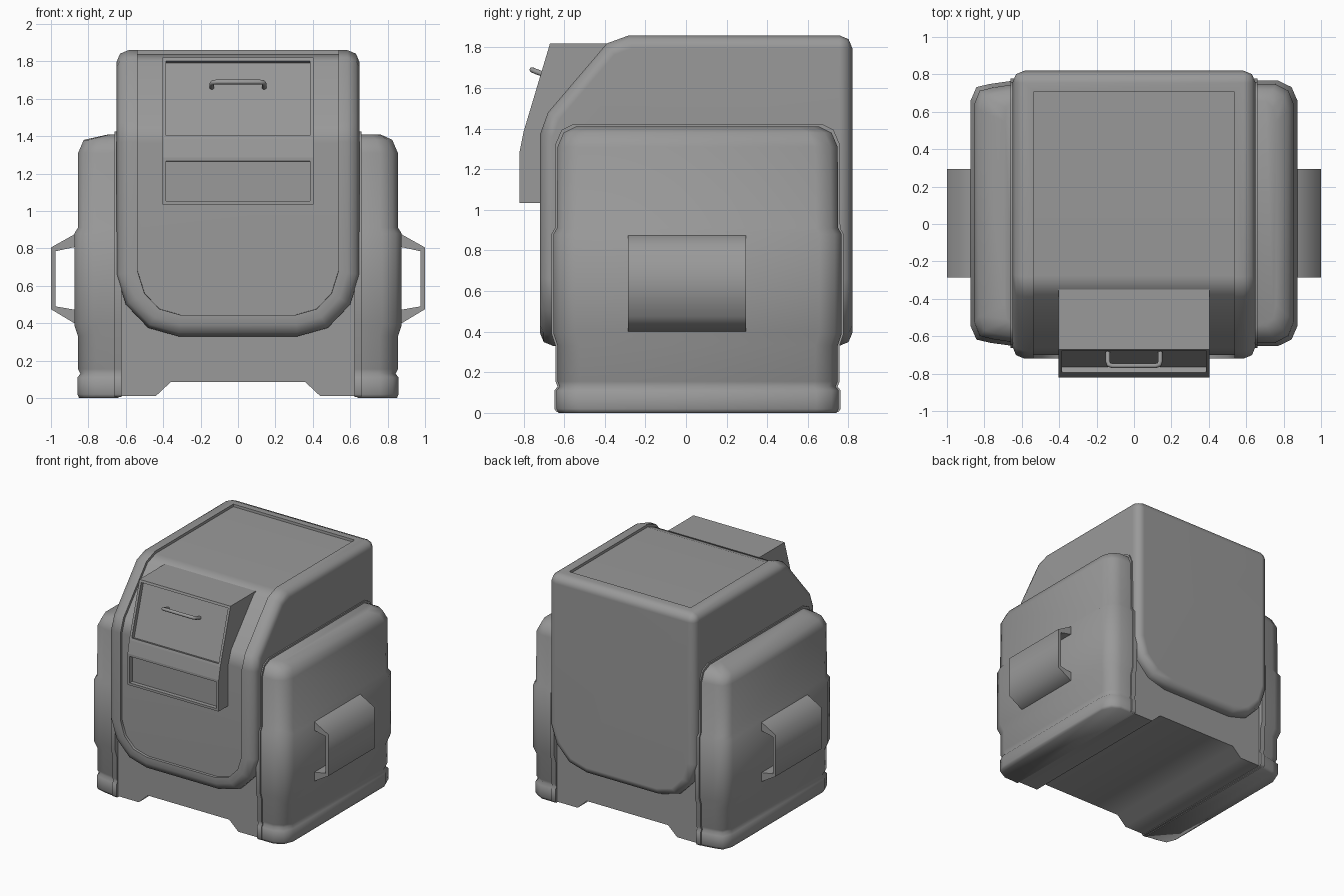
import bpy, bmesh, math
from mathutils import Vector

if "Cube" in bpy.data.objects:
    bpy.data.objects.remove(bpy.data.objects["Cube"])

# Dark grey plastic used by every part
grey = bpy.data.materials.new("dark_grey")
grey.diffuse_color = (0.32, 0.32, 0.32, 1)
grey.use_nodes = True
grey.node_tree.nodes["Principled BSDF"].inputs["Base Color"].default_value = grey.diffuse_color


def finish(bm, name, angle=50, weighted=False):
    bmesh.ops.recalc_face_normals(bm, faces=bm.faces[:])
    me = bpy.data.meshes.new(name)
    bm.to_mesh(me)
    bm.free()
    me.materials.append(grey)
    ob = bpy.data.objects.new(name, me)
    bpy.context.collection.objects.link(ob)
    bpy.ops.object.select_all(action='DESELECT')
    bpy.context.view_layer.objects.active = ob
    ob.select_set(True)
    bpy.ops.object.shade_smooth_by_angle(angle=math.radians(angle))
    if weighted:
        ob.modifiers.new("normals", 'WEIGHTED_NORMAL').keep_sharp = True
    return ob


def loft(rows):
    """Skin a list of closed rings and cap both ends."""
    bm = bmesh.new()
    rings = [[bm.verts.new(p) for p in r] for r in rows]
    n = len(rings[0])
    for a, b in zip(rings, rings[1:]):
        for i in range(n):
            j = (i + 1) % n
            bm.faces.new((a[i], a[j], b[j], b[i]))
    bm.faces.new(rings[0])
    bm.faces.new(rings[-1])
    bmesh.ops.recalc_face_normals(bm, faces=bm.faces[:])
    bm.normal_update()
    return bm


def prism_y(pts, y0, y1):
    return loft([[(x, y, z) for x, z in pts] for y in (y0, y1)])


def prism_x(pts, x0, x1):
    return loft([[(x, y, z) for y, z in pts] for x in (x0, x1)])


# Main body: U-shaped prism, sloped front, sunken panel over front and top
half = [(0.65, 1.86), (0.65, 0.66), (0.60, 0.50), (0.48, 0.375), (0.32, 0.33)]
bm = prism_y(half + [(-x, z) for x, z in reversed(half)], -0.72, 0.82)
slope = [(-0.72, 1.37), (-0.68, 1.48), (-0.39, 1.82), (-0.28, 1.86)]
for i in (1, 0, 2):
    (ya, za), (yb, zb) = slope[i], slope[i + 1]
    bmesh.ops.bisect_plane(
        bm, geom=bm.verts[:] + bm.edges[:] + bm.faces[:], dist=1e-5,
        plane_co=(0, ya, za), plane_no=Vector((0, za - zb, yb - ya)).normalized(),
        clear_outer=True)
    bmesh.ops.holes_fill(bm, edges=[e for e in bm.edges if e.is_boundary], sides=0)
bmesh.ops.recalc_face_normals(bm, faces=bm.faces[:])
bm.normal_update()
panel = [f for f in bm.faces if f.normal.y < -0.1 or f.normal.z > 0.1]
back = {f for f in bm.faces if f.normal.y > 0.9}
sides = set(bm.faces) - set(panel) - back
bmesh.ops.inset_region(bm, faces=panel, thickness=0.113, use_even_offset=True)
bmesh.ops.inset_region(bm, faces=panel, thickness=0.001, depth=-0.02, use_even_offset=True)


def group(f):
    return 1 if f in sides else 2 if f in back else 3


rim = [e for e in bm.edges if len({group(f) for f in e.link_faces}) > 1]
bmesh.ops.bevel(bm, geom=rim, offset=0.065, segments=2, profile=0.5, affect='EDGES')
finish(bm, "main_body", 50, True)

# Base block with a raised middle
foot = [(0.63, 0.7), (0.63, 0.01), (0.44, 0.01), (0.36, 0.085)]
finish(prism_y(foot + [(-x, z) for x, z in reversed(foot)], -0.625, 0.74), "base", 50)

# Side pods: levels of (height, outer x, half depth)
levels = [(0, 0.85, 0.685), (0.02, 0.858, 0.695), (0.11, 0.858, 0.695),
          (0.13, 0.843, 0.68), (0.155, 0.855, 0.69), (0.33, 0.855, 0.69),
          (0.39, 0.875, 0.71), (0.88, 0.875, 0.71), (0.91, 0.856, 0.693),
          (1.31, 0.855, 0.69), (1.38, 0.825, 0.66), (1.41, 0.76, 0.60)]
CY, XIN = 0.057, 0.64
grip = [(0.86, 0.88), (0.875, 0.875), (1, 0.805), (1, 0.475), (0.875, 0.40),
        (0.86, 0.40), (0.86, 0.47), (0.975, 0.49), (0.975, 0.785), (0.86, 0.81)]
for s, side in ((1, "right"), (-1, "left")):
    rows = []
    for z, xo, h in levels:
        if s < 0 and z > 1.4:
            xo = 0.69
        taper = 0 if s > 0 else 0.018
        q = [(XIN, h), (XIN + (xo - XIN) * 0.55, h - taper),
             (xo - 0.03 * (xo - XIN) / 0.215, h - 0.035), (xo, h - 0.11)]
        ring = q + [(x, -y) for x, y in reversed(q)]
        rows.append([(s * x, CY + y, z) for x, y in ring])
    finish(loft(rows), side + "_pod", 75)

    # Thin flange between pod and body
    edge = [(h + 0.01, z + (0.014 if z > 1.3 else 0)) for z, xo, h in levels]
    edge[0] = (edge[0][0], 0.005)
    outline = [(CY + y, z) for y, z in edge] + [(CY - y, z) for y, z in reversed(edge)]
    finish(prism_x(outline, s * 0.622, s * 0.66), side + "_flange", 75)

    # Open carrying grip
    finish(prism_y([(s * x, z) for x, z in grip], -0.285, 0.295), side + "_grip", 70)

# Front hatch box with two sunken panels
box = [(-0.65, 1.035), (-0.82, 1.035), (-0.82, 1.285), (-0.80, 1.385), (-0.67, 1.82), (-0.35, 1.82)]
bm = prism_x(box, -0.403, 0.403)
fronts = [f for f in bm.faces if f.normal.y < -0.9 and f.calc_area() > 0.15]
bmesh.ops.inset_individual(bm, faces=fronts, thickness=0.019, use_even_offset=True)
bmesh.ops.inset_individual(bm, faces=fronts, thickness=0.0002, depth=-0.032, use_even_offset=True)
finish(bm, "hatch_box", 5)

# Hatch handle: round bar swept along a bent path
path = [(-0.14, -0.665, 1.655), (-0.14, -0.735, 1.68), (-0.135, -0.752, 1.687), (-0.115, -0.758, 1.69)]
path += [(-x, y, z) for x, y, z in reversed(path)]
pts = [Vector(p) for p in path]
up = Vector((0, -0.35, -0.94)).normalized()
rows = []
for i, p in enumerate(pts):
    t = (pts[min(i + 1, len(pts) - 1)] - pts[max(i - 1, 0)]).normalized()
    b = t.cross(up).normalized()
    n = b.cross(t)
    rows.append([p + 0.013 * (math.cos(a) * n + math.sin(a) * b)
                 for a in (k * math.tau / 10 for k in range(10))])
finish(loft(rows), "hatch_handle", 50)
